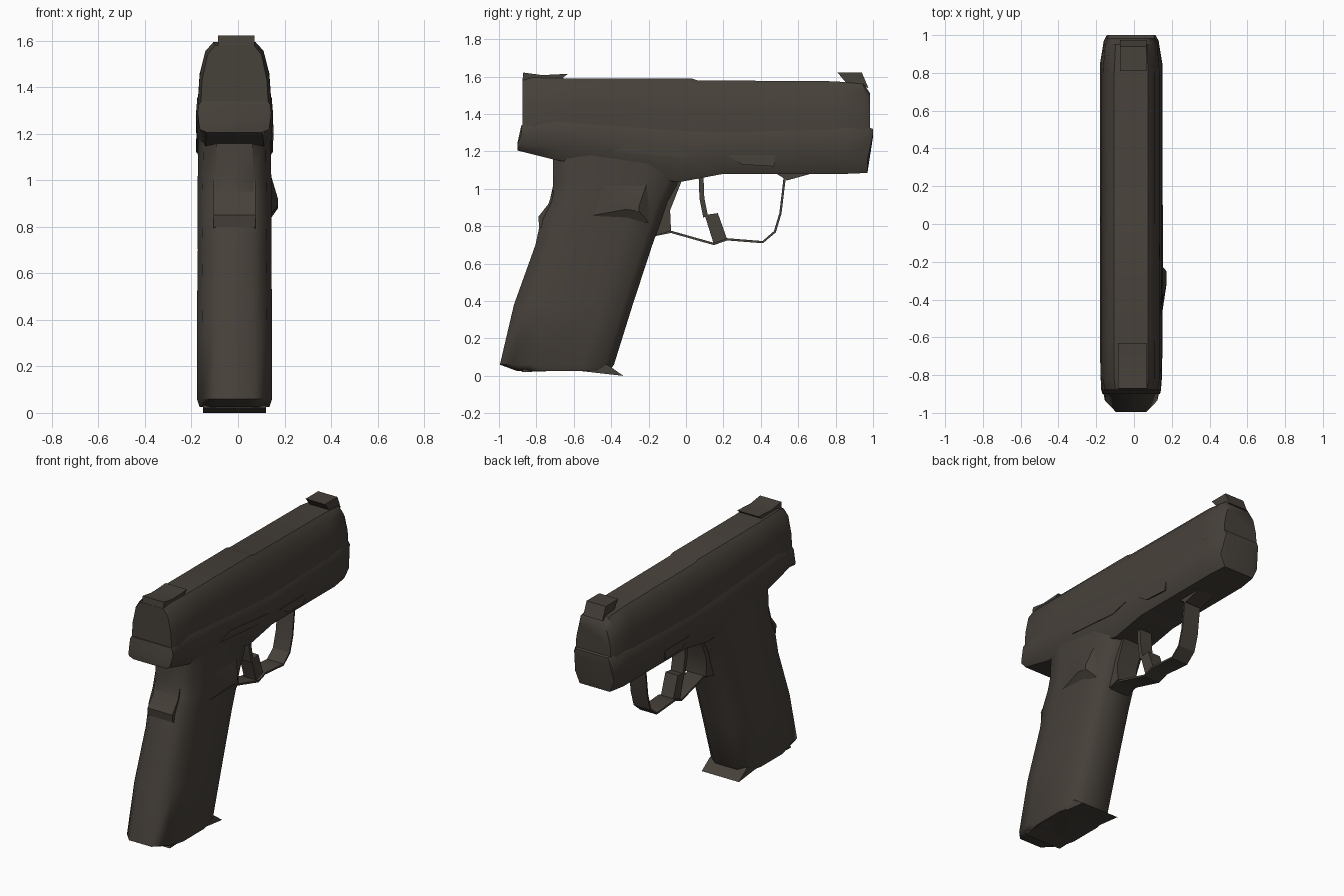
import bpy, bmesh, math
from mathutils import Vector

CX = -0.015  # the body sits slightly off the centre line

cube = bpy.data.objects.get("Cube")
if cube:
    bpy.data.objects.remove(cube)

metal = bpy.data.materials.new("dark brown metal")
metal.use_nodes = True
colour = (0.062, 0.052, 0.042, 1)
metal.diffuse_color = colour
bsdf = metal.node_tree.nodes["Principled BSDF"]
bsdf.inputs["Base Color"].default_value = colour
bsdf.inputs["Roughness"].default_value = 0.8


def loft(name, rings, angle=40):
    """Skin a row of equal-length closed rings and cap both ends."""
    bm = bmesh.new()
    rows = [[bm.verts.new(p) for p in ring] for ring in rings]
    n = len(rows[0])
    for a, b in zip(rows, rows[1:]):
        for i in range(n):
            j = (i + 1) % n
            bm.faces.new((a[i], a[j], b[j], b[i]))
    bm.faces.new(rows[0])
    bm.faces.new(rows[-1])
    bmesh.ops.recalc_face_normals(bm, faces=bm.faces)
    mesh = bpy.data.meshes.new(name)
    bm.to_mesh(mesh)
    bm.free()
    mesh.materials.append(metal)
    obj = bpy.data.objects.new(name, mesh)
    bpy.context.collection.objects.link(obj)
    bpy.ops.object.select_all(action="DESELECT")
    obj.select_set(True)
    bpy.context.view_layer.objects.active = obj
    bpy.ops.object.shade_smooth_by_angle(angle=math.radians(angle))
    return obj


def mirrored(half):
    """Close a half section of (x, other) pairs across the centre line."""
    return half + [(-x, v) for x, v in reversed(half)]


def slab(name, outline, x0, x1, angle=30):
    """Side outline of (y, z) pairs extruded between two x positions."""
    return loft(name, [[(x, y, z) for y, z in outline] for x in (x0, x1)], angle)


def ribbon(name, path, width, thick):
    """Flat band following a (y, z) path."""
    rings = []
    pts = [Vector(p) for p in path]
    for i, p in enumerate(pts):
        d = (pts[min(i + 1, len(pts) - 1)] - pts[max(i - 1, 0)]).normalized()
        off = Vector((-d.y, d.x)) * thick / 2
        a, b = p + off, p - off
        rings.append([(CX + s * width / 2, q.x, q.y)
                      for s, q in ((-1, a), (1, a), (1, b), (-1, b))])
    return loft(name, rings, 30)


# Slide: y, parting height, top height, width factor
rings = []
for y, low, top, w in ((-0.875, 1.33, 1.58, 0.93), (-0.82, 1.35, 1.595, 1),
                       (-0.6, 1.37, 1.59, 1), (0.03, 1.31, 1.59, 1),
                       (0.06, 1.31, 1.58, 1), (0.8, 1.32, 1.575, 1),
                       (0.95, 1.32, 1.56, 0.92), (0.985, 1.32, 1.51, 0.82)):
    h = top - low
    half = [(0.158, low - 0.04), (0.156, low), (0.15, low + h * 0.4),
            (0.125, low + h * 0.84), (0.09, top)]
    rings.append([(CX + x * w, y, z) for x, z in mirrored(half)])
loft("slide", rings)

# Frame: y, bottom height, parting height, width factor
rings = []
for y, low, top, w in ((-0.9, 1.205, 1.25, 0.92), (-0.88, 1.2, 1.34, 0.96),
                       (-0.7, 1.155, 1.37, 1), (-0.04, 1.035, 1.32, 1),
                       (0.2, 1.08, 1.31, 1), (0.85, 1.08, 1.33, 1),
                       (0.97, 1.085, 1.33, 0.88), (1.0, 1.28, 1.32, 0.78)):
    h = top - low
    half = [(0.125, low), (0.162, low + h * 0.3), (0.165, low + h * 0.65),
            (0.16, top - 0.015), (0.15, top)]
    rings.append([(CX + x * w, y, z) for x, z in mirrored(half)])
loft("frame", rings)

# Grip: height, back edge, front edge, half width
section = [(0.5, 0), (0.86, 0.1), (1, 0.28), (1, 0.72), (0.85, 0.92), (0.5, 1)]
rings = []
for z, back, front, w in ((0.025, -0.9, -0.41, 0.15), (0.06, -0.995, -0.385, 0.162),
                          (0.38, -0.92, -0.285, 0.162), (0.7, -0.805, -0.18, 0.158),
                          (0.84, -0.775, -0.13, 0.16), (0.93, -0.73, -0.1, 0.16),
                          (1.02, -0.71, -0.05, 0.158), (1.2, -0.71, 0.0, 0.155)):
    rings.append([(CX + x * w, back + t * (front - back), z)
                  for x, t in mirrored(section)])
loft("grip", rings, 50)

# Magazine floor plate with its thin front lip, and the back strap bump
slab("magazine_base", [(-0.88, 0.02), (-0.6, 0.03), (-0.335, 0.0),
                       (-0.42, 0.06), (-0.85, 0.06)], CX - 0.135, CX + 0.135)
slab("back_strap_bump", [(-0.71, 1.0), (-0.735, 0.92), (-0.79, 0.85),
                         (-0.785, 0.8), (-0.7, 0.75)], CX - 0.09, CX + 0.09)

# Trigger guard and trigger
ribbon("trigger_guard", [(-0.18, 0.75), (-0.08, 0.77), (0.15, 0.705), (0.22, 0.73),
                         (0.41, 0.715), (0.475, 0.77), (0.505, 0.87), (0.53, 1.08)],
       0.12, 0.012)
slab("guard_web", [(-0.2, 0.74), (-0.08, 0.775), (-0.085, 0.885), (-0.02, 1.05),
                   (-0.2, 1.05)], CX - 0.075, CX + 0.075)
slab("guard_mount", [(0.47, 1.09), (0.54, 1.045), (0.63, 1.07), (0.7, 1.09)],
     CX - 0.06, CX + 0.06)
ribbon("trigger", [(0.08, 1.08), (0.085, 0.95), (0.105, 0.85)], 0.09, 0.026)
slab("trigger_tip", [(0.1, 0.86), (0.17, 0.87), (0.22, 0.73), (0.15, 0.7)],
     CX - 0.045, CX + 0.045)

# Sights
slab("rear_sight", [(-0.875, 1.57), (-0.87, 1.622), (-0.77, 1.608), (-0.63, 1.615),
                    (-0.69, 1.57)], CX - 0.07, CX + 0.085)
slab("front_sight", [(0.87, 1.55), (0.81, 1.622), (0.94, 1.622), (0.975, 1.54)],
     CX - 0.06, CX + 0.08)

# Magazine release: a fin that rises from the right of the grip
loft("magazine_release", [
    [(0.13, y, z) for y, z in ((-0.6, 0.84), (-0.2, 0.82), (-0.2, 1.06), (-0.5, 1.06))],
    [(0.172, y, z) for y, z in ((-0.32, 0.89), (-0.25, 0.88), (-0.25, 0.91), (-0.32, 0.92))],
], 20)

# Low plates on both flanks: takedown lever and slide stop
for side, label in ((1, "right"), (-1, "left")):
    x = CX + side * 0.162
    slab(label + "_takedown_lever", [(0.22, 1.18), (0.3, 1.13), (0.47, 1.12), (0.48, 1.18)],
         x - 0.004, x + 0.004)
    slab(label + "_slide_stop", [(-0.4, 1.2), (-0.02, 1.17), (0.1, 1.2), (-0.3, 1.24)],
         x - 0.002, x + 0.006)
